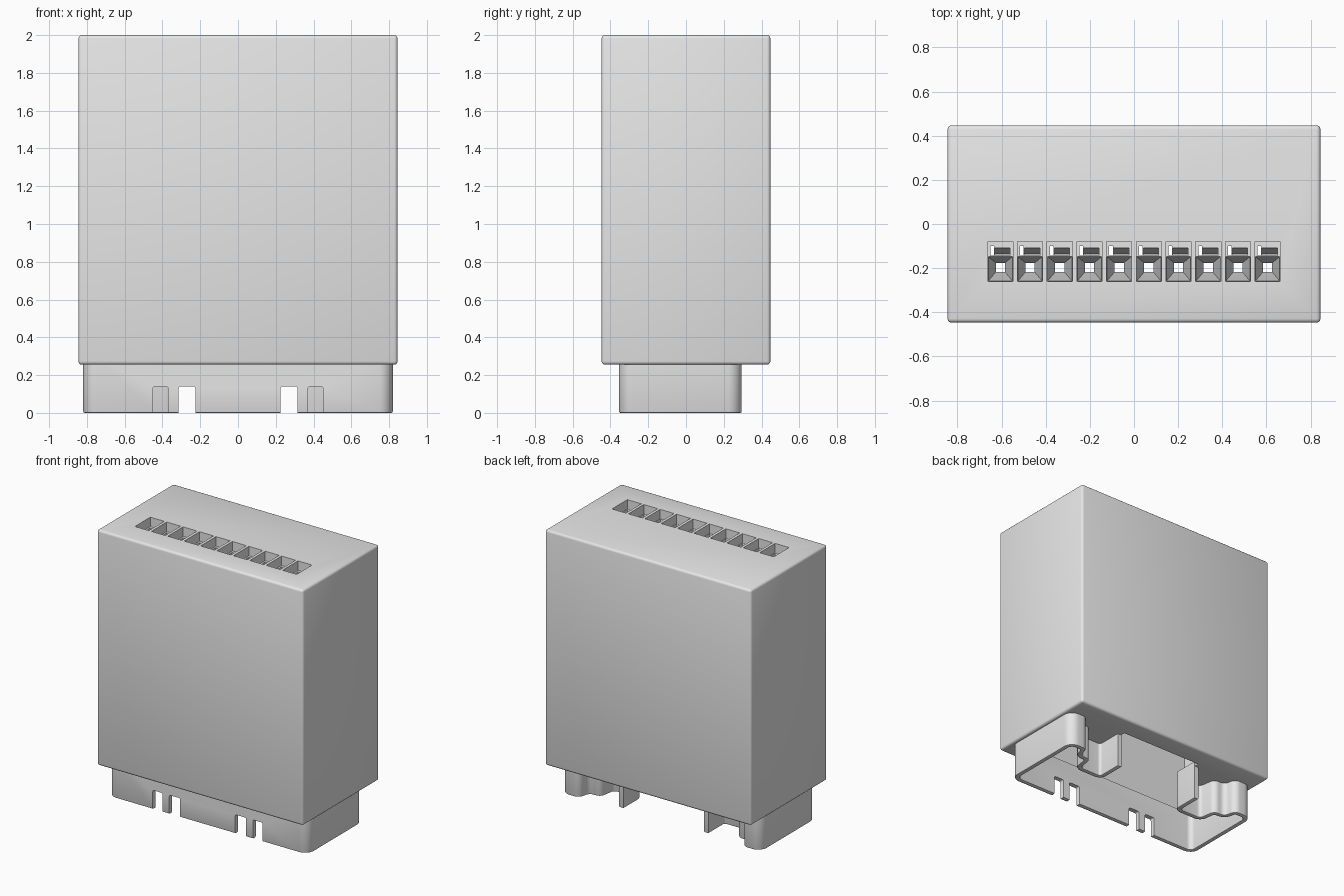
import bpy, bmesh, math
from mathutils import Vector

cube = bpy.data.objects.get("Cube")
if cube:
    bpy.data.objects.remove(cube, do_unlink=True)

grey = bpy.data.materials.new("light grey plastic")
grey.use_nodes = True
grey.diffuse_color = (0.8, 0.8, 0.8, 1)
grey.node_tree.nodes["Principled BSDF"].inputs["Base Color"].default_value = (0.8, 0.8, 0.8, 1)


def make_object(name, bm):
    bmesh.ops.recalc_face_normals(bm, faces=bm.faces)
    mesh = bpy.data.meshes.new(name)
    bm.to_mesh(mesh)
    bm.free()
    mesh.materials.append(grey)
    obj = bpy.data.objects.new(name, mesh)
    bpy.context.collection.objects.link(obj)
    return obj


def loft(bm, rings):
    """Stack rectangles (x0, x1, y0, y1, z) into a closed solid."""
    loops = [[bm.verts.new(p) for p in ((a, c, z), (b, c, z), (b, d, z), (a, d, z))]
             for a, b, c, d, z in rings]
    for low, high in zip(loops, loops[1:]):
        for i in range(4):
            j = (i + 1) % 4
            bm.faces.new((low[i], low[j], high[j], high[i]))
    bm.faces.new(loops[0])
    bm.faces.new(loops[-1])


def prism(points, z0, z1):
    """Extrude a flat outline upwards."""
    bm = bmesh.new()
    base = bm.faces.new([bm.verts.new((p.x, p.y, z0)) for p in points])
    top = bmesh.ops.extrude_face_region(bm, geom=[base], use_keep_orig=True)["geom"]
    verts = [v for v in top if isinstance(v, bmesh.types.BMVert)]
    bmesh.ops.translate(bm, verts=verts, vec=(0, 0, z1 - z0))
    return bm


def boxes(name, rings_list, bevel=0):
    bm = bmesh.new()
    for rings in rings_list:
        loft(bm, rings)
    if bevel:
        bmesh.ops.bevel(bm, geom=bm.edges[:], offset=bevel, segments=3, profile=0.5,
                        affect='EDGES')
    return make_object(name, bm)


def cut(target, cutter):
    """Subtract a cutter, bake the result and discard the cutter."""
    cutter.hide_render = True
    mod = target.modifiers.new("cut", 'BOOLEAN')
    mod.operation = 'DIFFERENCE'
    mod.solver = 'EXACT'
    mod.object = cutter
    bpy.context.view_layer.update()
    evaluated = target.evaluated_get(bpy.context.evaluated_depsgraph_get())
    mesh = bpy.data.meshes.new_from_object(evaluated)
    target.modifiers.clear()
    target.data = mesh
    bpy.data.objects.remove(cutter, do_unlink=True)


def smooth(obj):
    bpy.ops.object.select_all(action='DESELECT')
    obj.select_set(True)
    bpy.context.view_layer.objects.active = obj
    bpy.ops.object.shade_smooth_by_angle(angle=math.radians(32))


def fillet(corners, steps=6):
    """Round the inner corners of an open path given as (x, y, radius)."""
    pts = [Vector((x, y)) for x, y, r in corners]
    out = [pts[0]]
    for i in range(1, len(pts) - 1):
        p, r = pts[i], corners[i][2]
        a, b = pts[i - 1] - p, pts[i + 1] - p
        half = a.angle(b) / 2
        reach = min(r / math.tan(half), 0.48 * a.length, 0.48 * b.length)
        start, end = p + a.normalized() * reach, p + b.normalized() * reach
        radius = reach * math.tan(half)
        centre = p + (a.normalized() + b.normalized()).normalized() * radius / math.sin(half)
        for k in range(steps + 1):
            way = start.lerp(end, k / steps) - centre
            # equal chord steps projected to the arc
            out.append(centre + way.normalized() * radius)
    out.append(pts[-1])
    return out


def offset(path, d):
    """Shift an open path to its right by a distance."""
    out = []
    for i, p in enumerate(path):
        dirs = []
        if i:
            dirs.append((p - path[i - 1]).normalized())
        if i < len(path) - 1:
            dirs.append((path[i + 1] - p).normalized())
        normals = [Vector((t.y, -t.x)) for t in dirs]
        n = sum(normals, Vector((0, 0))).normalized()
        out.append(p + n * d / n.dot(normals[0]))
    return out


# Connector outline: right half, then mirrored
half_path = [(0.365, 0.26, 0), (0.365, 0.07, 0.02), (0.54, 0.07, 0.03), (0.56, 0.2, 0.045),
             (0.65, 0.2, 0.04), (0.67, 0.295, 0.05), (0.82, 0.295, 0.07), (0.82, -0.355, 0.07)]
corners = half_path + [(-x, y, r) for x, y, r in reversed(half_path)]
outer = fillet(corners)
inner = offset(outer, 0.035)

# Connector shroud: a thin wall with a softened lower rim
bm = prism(outer + inner[::-1], 0, 0.29)
rim = [e for e in bm.edges if all(v.co.z < 0.001 for v in e.verts)]
bmesh.ops.bevel(bm, geom=rim, offset=0.008, segments=2, profile=0.5, affect='EDGES')
shroud = make_object("connector_shroud", bm)

# Keying notches in the front of the shroud
notches = []
for side in (-1, 1):
    for near, far in ((0.225, 0.315), (0.37, 0.45)):
        x0, x1 = sorted((side * near, side * far))
        notches.append([(x0, x1, -0.45, -0.25, z) for z in (-0.1, 0.14)])
cut(shroud, boxes("notch_cutter", notches, 0.01))
smooth(shroud)

# Housing: rounded block, hollow inside
housing = boxes("housing", [[(-0.845, 0.845, -0.447, 0.447, z) for z in (0.255, 2)]], 0.018)
cut(housing, boxes("cavity_cutter", [[(-0.8, 0.8, -0.41, 0.41, z) for z in (0.295, 1.6)]]))

# Opening in the floor
opening = offset(outer, 0.03) + [Vector((-0.335, 0.295)), Vector((0.335, 0.295))]
cut(housing, make_object("opening_cutter", prism(opening, 0.2, 0.4)))

# Row of wire entries: pocket, funnel, sloped window and release slit
centres = [(i - 4.5) * 0.1345 for i in range(10)]
pockets = [[(x - 0.057, x + 0.057, -0.26, -0.08, z) for z in (2.05, 1.93)] for x in centres]
funnels = [[(x - 0.055, x + 0.055, -0.258, -0.148, 1.95),
            (x - 0.055, x + 0.055, -0.258, -0.148, 1.925),
            (x - 0.021, x + 0.021, -0.218, -0.176, 1.82),
            (x - 0.021, x + 0.021, -0.218, -0.176, 1.5)] for x in centres]
windows = [[(x - 0.025, x + 0.044, -0.142, -0.106, 1.95),
            (x - 0.025, x + 0.044, -0.142, -0.136, 1.7)] for x in centres]
slits = [[(x - 0.045, x - 0.029, -0.142, -0.1, z) for z in (1.95, 1.5)] for x in centres]
for name, shapes in (("pocket", pockets), ("funnel", funnels),
                     ("window", windows), ("slit", slits)):
    cut(housing, boxes(name + "_cutter", shapes))
smooth(housing)
